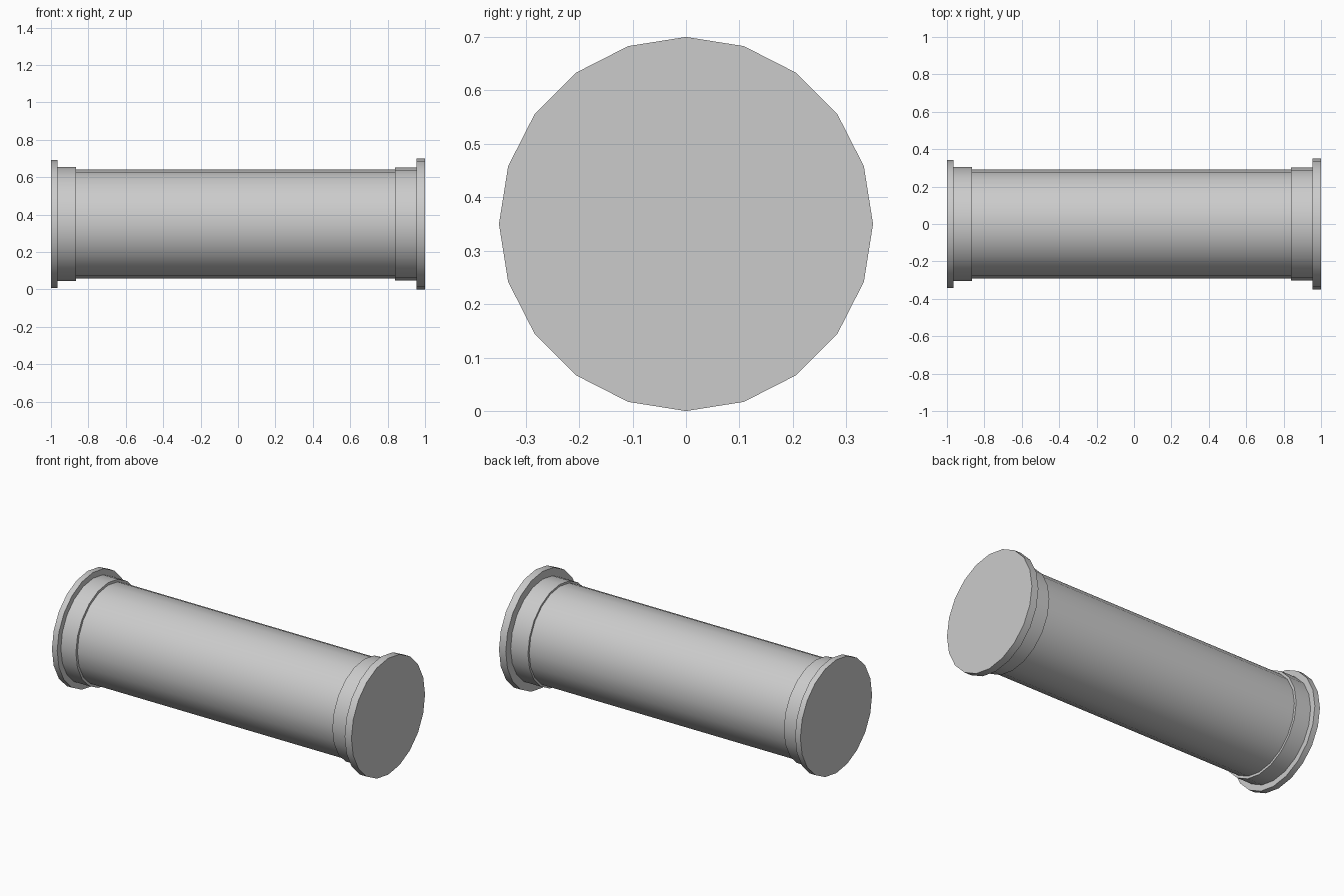
import bpy, bmesh
from math import sin, cos, pi, radians

if "Cube" in bpy.data.objects:
    bpy.data.objects.remove(bpy.data.objects["Cube"])

SIDES = 20
AXIS_Z = 0.35
BODY_R = 0.291


def lathe(name, profile):
    """Revolve (x, radius) points about the x axis; radius 0 makes a closed cap."""
    bm = bmesh.new()
    rings = []
    for x, r in profile:
        if r > 0:
            ring = [bm.verts.new((x, r * sin(2 * pi * i / SIDES),
                                  AXIS_Z + r * cos(2 * pi * i / SIDES)))
                    for i in range(SIDES)]
            rings.append(ring)
    for a, b in zip(rings, rings[1:]):
        for i in range(SIDES):
            j = (i + 1) % SIDES
            bm.faces.new((a[i], a[j], b[j], b[i]))
    if profile[0][1] == 0:
        bm.faces.new(rings[0])
    bmesh.ops.recalc_face_normals(bm, faces=bm.faces)
    # Open shells: make sure faces point away from the axis
    side = max(bm.faces, key=lambda f: abs(f.normal.y))
    if side.normal.y * side.calc_center_median().y < 0:
        bmesh.ops.reverse_faces(bm, faces=bm.faces)
    mesh = bpy.data.meshes.new(name)
    bm.to_mesh(mesh)
    bm.free()
    obj = bpy.data.objects.new(name, mesh)
    bpy.context.collection.objects.link(obj)
    bpy.ops.object.select_all(action='DESELECT')
    obj.select_set(True)
    bpy.context.view_layer.objects.active = obj
    bpy.ops.object.shade_smooth_by_angle(angle=radians(30))
    return obj


def end_fitting(name, side, flange_r, flange_x, collar_r, collar_x):
    """Capped flange, collar and the step down to the body."""
    pts = [(1, 0), (1, flange_r), (flange_x, flange_r), (flange_x, collar_r),
           (collar_x, collar_r), (collar_x, BODY_R)]
    return lathe(name, [(side * x, r) for x, r in pts])


# Main tube
lathe("body_tube", [(-0.865, BODY_R), (0.84, BODY_R)])
# Flanged ends
end_fitting("left_flanged_end", -1, 0.341, 0.965, 0.306, 0.865)
end_fitting("right_flanged_end", 1, 0.35, 0.955, 0.303, 0.84)
